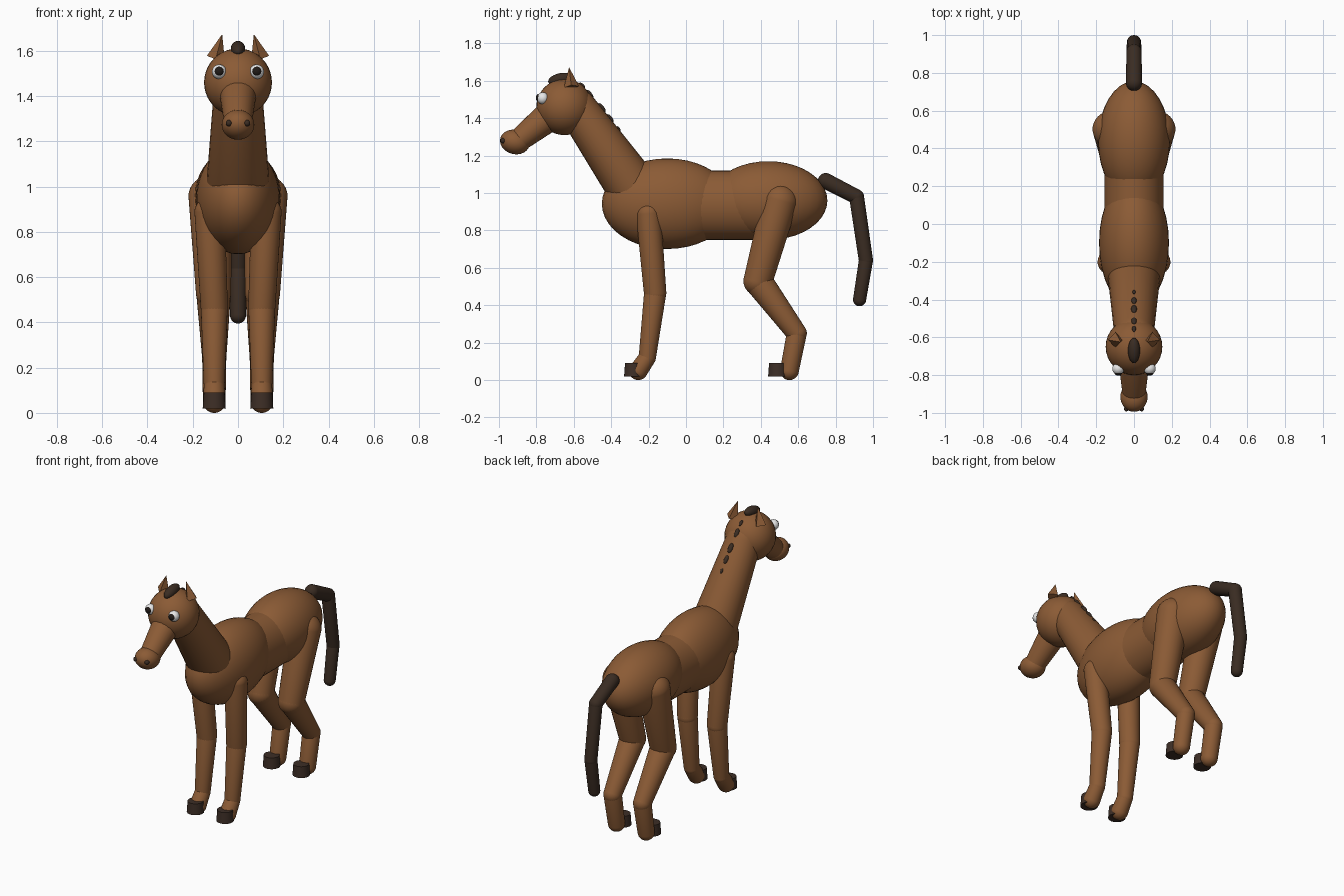
import bpy, bmesh, math
from mathutils import Vector, Matrix

if "Cube" in bpy.data.objects:
    bpy.data.objects.remove(bpy.data.objects["Cube"], do_unlink=True)


def material(name, rgb):
    m = bpy.data.materials.new(name)
    m.use_nodes = True
    m.diffuse_color = (*rgb, 1)
    bsdf = m.node_tree.nodes["Principled BSDF"]
    bsdf.inputs["Base Color"].default_value = (*rgb, 1)
    bsdf.inputs["Roughness"].default_value = 0.8
    return m


COAT = material("brown_coat", (0.26, 0.105, 0.036))
DARK = material("dark_hair", (0.042, 0.025, 0.016))
HOOF = material("dark_hoof", (0.046, 0.027, 0.019))
WHITE = material("eye_white", (0.85, 0.85, 0.85))
BLACK = material("pupil_black", (0.015, 0.011, 0.009))
SIDES = (("left", 1), ("right", -1))


def finish(name, bm, mat):
    mesh = bpy.data.meshes.new(name)
    bm.to_mesh(mesh)
    bm.free()
    mesh.materials.append(mat)
    ob = bpy.data.objects.new(name, mesh)
    bpy.context.collection.objects.link(ob)
    bpy.ops.object.select_all(action="DESELECT")
    ob.select_set(True)
    bpy.context.view_layer.objects.active = ob
    bpy.ops.object.shade_smooth_by_angle(angle=math.radians(40))
    return ob


def ellipsoid(name, centre, radii, mat, tilt=0):
    """Stretched sphere, tilted about x in degrees."""
    bm = bmesh.new()
    bmesh.ops.create_uvsphere(bm, u_segments=32, v_segments=20, radius=1)
    place = Matrix.Translation(centre) @ Matrix.Rotation(math.radians(tilt), 4, "X")
    bm.transform(place @ Matrix.Diagonal((*radii, 1)))
    return finish(name, bm, mat)


def add_capsule(bm, a, b, ra, rb):
    """Tapered limb segment with round ends."""
    a, b = Vector(a), Vector(b)
    axis = b - a
    turn = axis.to_track_quat("Z", "Y").to_matrix()
    verts = bmesh.ops.create_uvsphere(bm, u_segments=28, v_segments=24, radius=1)["verts"]
    for v in verts:
        top = v.co.z > -0.001
        p = v.co * (rb if top else ra)
        if top:
            p.z += axis.length
        v.co = a + turn @ p


def limb(name, joints, mat):
    """Chain of tapered segments through (x, y, z, radius) joints."""
    bm = bmesh.new()
    for p, q in zip(joints, joints[1:]):
        add_capsule(bm, p[:3], q[:3], p[3], q[3])
    return finish(name, bm, mat)


def cone(name, base, tip, r1, r2, sides, mat):
    base, tip = Vector(base), Vector(tip)
    axis = tip - base
    bm = bmesh.new()
    bmesh.ops.create_cone(bm, cap_ends=True, segments=sides, radius1=r1,
                          radius2=r2, depth=axis.length)
    turn = Vector((0, 0, 1)).rotation_difference(axis).to_matrix().to_4x4()
    bm.transform(Matrix.Translation((base + tip) / 2) @ turn)
    return finish(name, bm, mat)


# Body
ellipsoid("chest", (0, -0.1, 0.943), (0.185, 0.35, 0.242), COAT)
ellipsoid("rump", (0, 0.44, 0.96), (0.19, 0.316, 0.21), COAT)
barrel = cone("barrel", (0, -0.05, 0.935), (0, 0.4, 0.935), 0.157, 0.157, 40, COAT)
for v in barrel.data.vertices:
    v.co.z = 0.935 + (v.co.z - 0.935) * 1.18

# Neck and head
limb("neck", [(0, -0.29, 1.035, 0.14), (0, -0.58, 1.45, 0.105)], COAT)
ellipsoid("head", (0, -0.65, 1.46), (0.15, 0.15, 0.15), COAT)
limb("muzzle", [(0, -0.72, 1.42, 0.085), (0, -0.89, 1.285, 0.062)], COAT)
ellipsoid("nose", (0, -0.915, 1.273), (0.072, 0.08, 0.065), COAT, -15)

# Forelock and the tufts of the mane
ellipsoid("forelock", (0, -0.67, 1.608), (0.032, 0.068, 0.033), DARK, 12)
for i, (y, z, size, tilt) in enumerate([(-0.555, 1.577, 0.02, -40), (-0.513, 1.527, 0.028, -55),
                                        (-0.45, 1.456, 0.03, -52), (-0.405, 1.4, 0.026, -52),
                                        (-0.36, 1.344, 0.016, -52)]):
    ellipsoid(f"mane_tuft_{i + 1}", (0, y, z), (size * 0.5, size, size * 0.4), DARK, tilt)

# Tail
limb("tail", [(0, 0.748, 1.064, 0.043), (0, 0.912, 0.98, 0.04),
              (0, 0.962, 0.64, 0.038), (0, 0.928, 0.43, 0.035)], DARK)

# Paired parts
for side, s in SIDES:
    ellipsoid(f"{side}_eye", (s * 0.083, -0.766, 1.507), (0.032, 0.032, 0.032), WHITE)
    ellipsoid(f"{side}_pupil", (s * 0.083, -0.786, 1.509), (0.021, 0.017, 0.021), BLACK)
    ellipsoid(f"{side}_nostril", (s * 0.04, -0.978, 1.28), (0.014, 0.014, 0.014), DARK)
    cone(f"{side}_ear", (s * 0.098, -0.613, 1.567), (s * 0.07, -0.625, 1.673),
         0.041, 0, 4, COAT)
    limb(f"{side}_front_leg", [(s * 0.125, -0.2, 0.885, 0.068), (s * 0.105, -0.165, 0.465, 0.06),
                               (s * 0.105, -0.207, 0.12, 0.046), (s * 0.105, -0.255, 0.05, 0.05)],
         COAT)
    limb(f"{side}_hind_leg", [(s * 0.122, 0.5, 0.952, 0.098), (s * 0.108, 0.385, 0.53, 0.078),
                              (s * 0.105, 0.592, 0.25, 0.054), (s * 0.105, 0.553, 0.05, 0.05)],
         COAT)
    for end, y in (("front", -0.28), ("hind", 0.49)):
        cone(f"{side}_{end}_hoof", (s * 0.105, y, 0.02), (s * 0.105, y, 0.09),
             0.051, 0.046, 24, HOOF)
